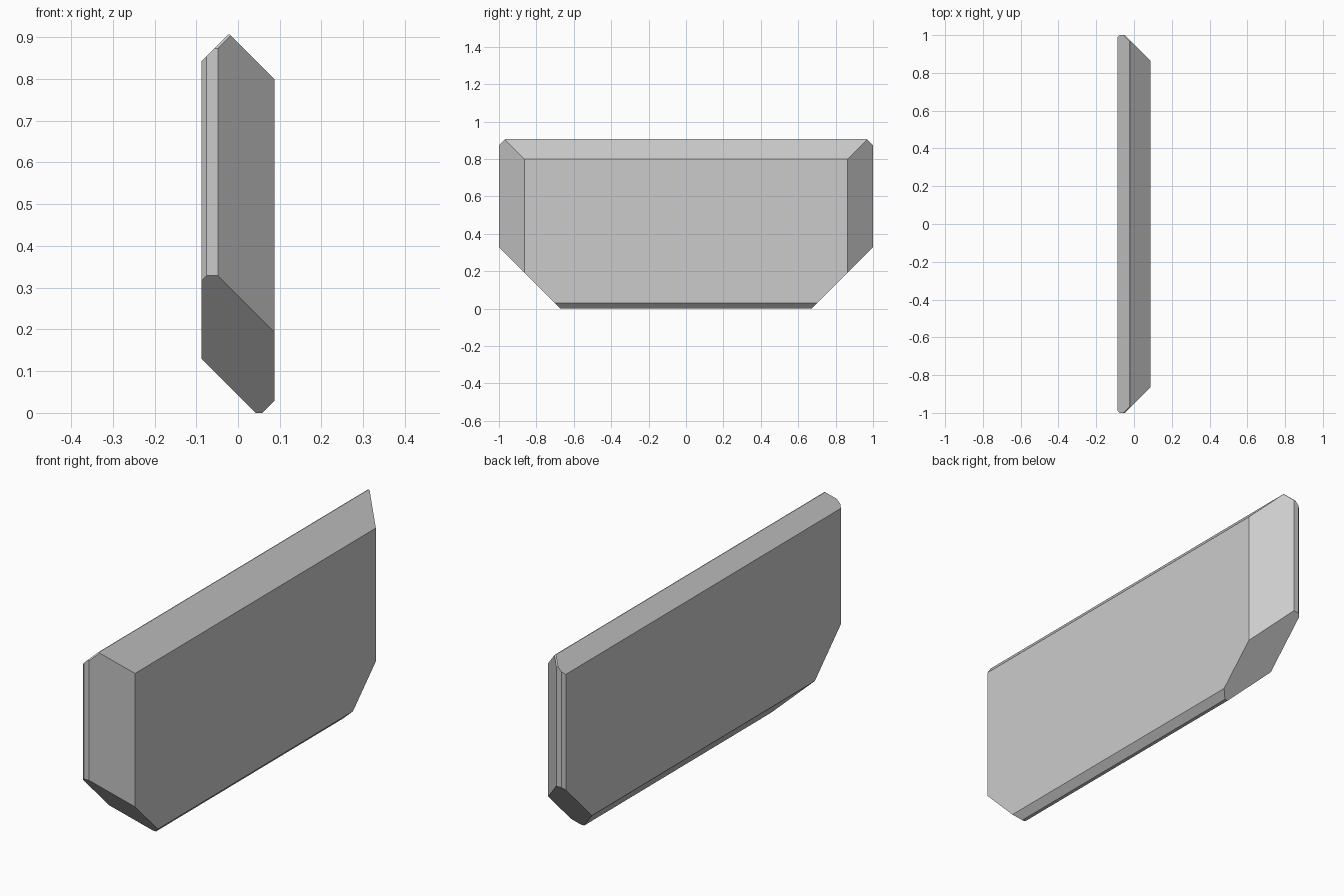
import bpy, bmesh
from mathutils import Vector

if "Cube" in bpy.data.objects:
    bpy.data.objects.remove(bpy.data.objects["Cube"])

HX, HY, TOP = 0.0875, 1.0, 0.907

# Slab block
bm = bmesh.new()
bmesh.ops.create_cube(bm, size=1)
for v in bm.verts:
    v.co = Vector((v.co.x * 2 * HX, v.co.y * 2 * HY, (v.co.z + 0.5) * TOP))


def chamfer(normal, offset):
    """Slice off everything where normal . p > offset and cap the cut."""
    n = Vector(normal)
    geom = bm.verts[:] + bm.edges[:] + bm.faces[:]
    cut = bmesh.ops.bisect_plane(bm, geom=geom, dist=1e-6, plane_co=n * offset / n.length_squared,
                                 plane_no=n, clear_outer=True)
    edges = [e for e in cut["geom_cut"] if isinstance(e, bmesh.types.BMEdge)]
    bmesh.ops.holes_fill(bm, edges=edges)


# Long top and bottom bevels
chamfer((1, 0, 1), 0.887)
chamfer((-1, 0, 1), 0.930)
chamfer((-1, 0, -1), -0.042)
chamfer((1, 0, -1), 0.058)

# Mirrored end bevels, lower corner cuts and small upper corner cuts
for s in (-1, 1):
    chamfer((1, s, 0), 0.952)
    chamfer((-1, s, 0), 1.075)
    chamfer((0, s, -1), 0.671)
    chamfer((0, s, 1), 1.873)

bmesh.ops.recalc_face_normals(bm, faces=bm.faces)
mesh = bpy.data.meshes.new("bevelled_slab")
bm.to_mesh(mesh)
bm.free()
slab = bpy.data.objects.new("bevelled_slab", mesh)
bpy.context.collection.objects.link(slab)
